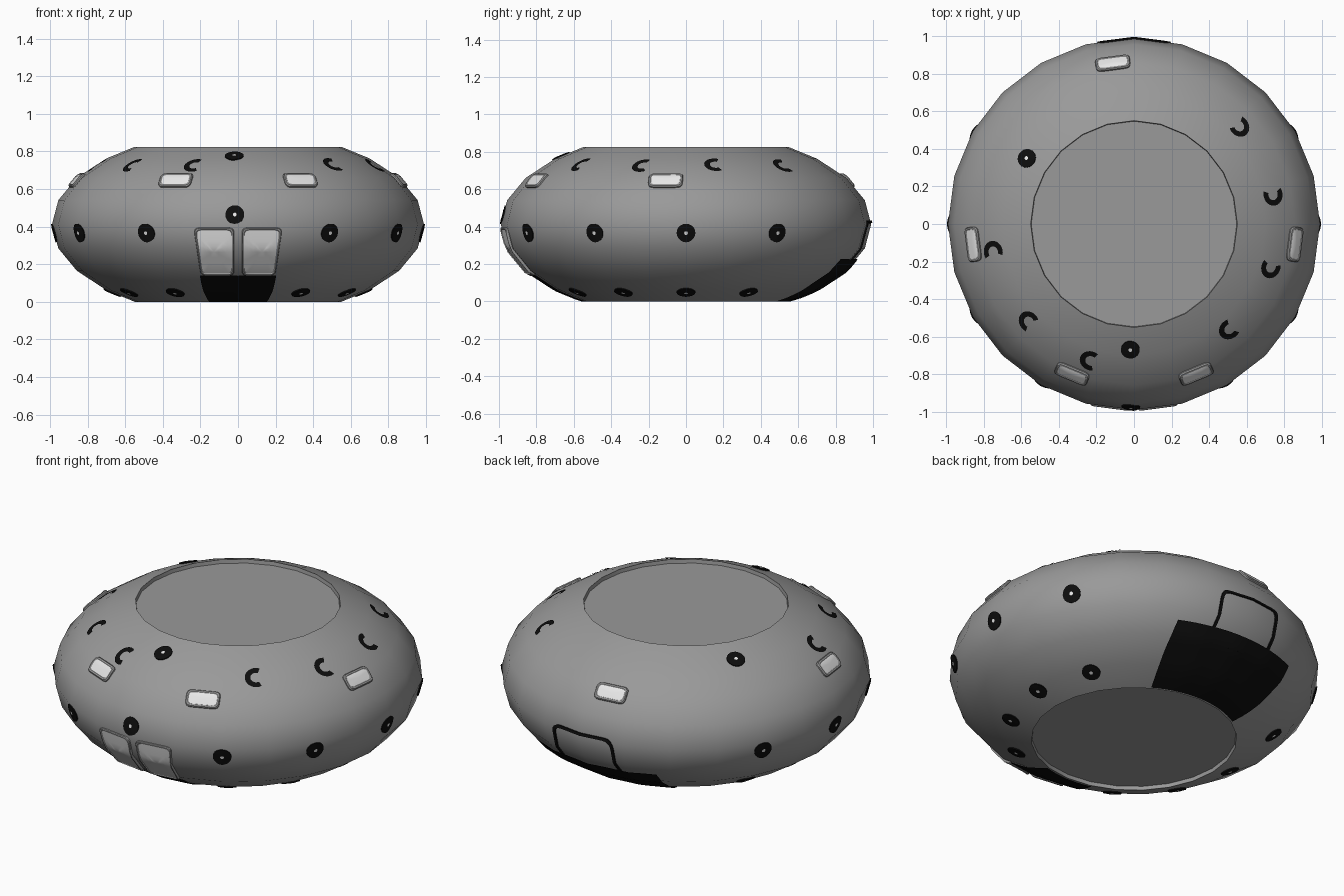
import bpy, bmesh, math
from mathutils import Vector
from mathutils.bvhtree import BVHTree

if "Cube" in bpy.data.objects:
    bpy.data.objects.remove(bpy.data.objects["Cube"])

A, B, ZC = 0.99, 0.496, 0.4125      # ellipsoid radius, half height, centre height
CUT = math.radians(56.25)           # latitude where top and bottom are cut off


def material(name, c):
    m = bpy.data.materials.new(name)
    m.diffuse_color = (c, c, c, 1)
    m.use_nodes = True
    m.node_tree.nodes["Principled BSDF"].inputs["Base Color"].default_value = m.diffuse_color
    return m


GREY = material("hull grey", 0.32)
BLACK = material("black", 0.004)
WHITE = material("pale panel", 0.8)


def finish(name, bm, mats, angle=30):
    me = bpy.data.meshes.new(name)
    bm.to_mesh(me)
    ob = bpy.data.objects.new(name, me)
    bpy.context.collection.objects.link(ob)
    for m in mats:
        me.materials.append(m)
    bpy.ops.object.select_all(action='DESELECT')
    ob.select_set(True)
    bpy.context.view_layer.objects.active = ob
    bpy.ops.object.shade_smooth_by_angle(angle=math.radians(angle))
    return ob


# --- hull: lathed flattened sphere with recessed end discs
lats = [-CUT] + [math.radians(d) for d in (-45, -30, -15, 0, 15, 30, 45)] + [CUT]
prof = [(A * math.cos(t), ZC + B * math.sin(t)) for t in lats]
prof = [(prof[0][0] - 0.003, 0.022)] + prof + [(prof[-1][0] - 0.003, 2 * ZC - 0.022)]
bm = bmesh.new()
N = 24
rings = [[bm.verts.new((r * math.cos(i * math.tau / N), r * math.sin(i * math.tau / N), z))
          for i in range(N)] for r, z in prof]
for a, b in zip(rings, rings[1:]):
    for i in range(N):
        j = (i + 1) % N
        bm.faces.new((a[i], a[j], b[j], b[i]))
bm.faces.new(rings[0][::-1])
bm.faces.new(rings[-1])
bm.normal_update()
TREE = BVHTree.FromBMesh(bm)
finish("hull", bm, [GREY])
bm.free()


def normal_at(p):
    return Vector((p.x / A**2, p.y / A**2, (p.z - ZC) / B**2)).normalized()


def on_hull(theta, rho=None, z=None, upper=True):
    """Point on the ideal hull from an angle in degrees and a radius or height."""
    if rho is None:
        rho = A * math.sqrt(1 - ((z - ZC) / B)**2)
    else:
        z = ZC + (1 if upper else -1) * B * math.sqrt(1 - (rho / A)**2)
    t = math.radians(theta)
    return Vector((rho * math.cos(t), rho * math.sin(t), z))


def placer(c, n=None):
    """Maps flat (u, v, offset) around centre c onto the hull surface."""
    n = n or normal_at(c)
    t = Vector((0, 0, 1)).cross(n).normalized()
    b = n.cross(t)

    def place(u, v, off):
        q = c + t * u + b * v
        hit = TREE.ray_cast(q + n * 0.5, -n)[0] or TREE.find_nearest(q)[0]
        p = hit + normal_at(hit) * off
        p.z = max(p.z, 0)
        return p
    return place


def patch(bm, place, outline, loops, fill=True):
    """Concentric loops (su, sv, offset, material of the band leading to it)."""
    prev = None
    for su, sv, off, m in loops:
        cur = [bm.verts.new(place(u * su, v * sv, off)) for u, v in outline]
        if prev:
            for i in range(len(cur)):
                j = (i + 1) % len(cur)
                bm.faces.new((prev[i], prev[j], cur[j], cur[i])).material_index = m
        prev = cur
    if fill:
        mid = bm.verts.new(place(0, 0, off))
        for i in range(len(prev)):
            bm.faces.new((prev[i], prev[(i + 1) % len(prev)], mid)).material_index = m


def rounded(pts, r, n=4, split=4):
    """Counter-clockwise polygon with rounded corners and subdivided sides."""
    arcs, out = [], []
    for i, p in enumerate(pts):
        p = Vector(p)
        d0 = (Vector(pts[i - 1]) - p).normalized() * r
        d1 = (Vector(pts[(i + 1) % len(pts)]) - p).normalized() * r
        arcs.append([p + d0 * (1 - k / n)**2 + d1 * (k / n)**2 for k in range(n + 1)])
    for i, arc in enumerate(arcs):
        nxt = arcs[(i + 1) % len(arcs)][0]
        out += arc + [arc[-1].lerp(nxt, k / split) for k in range(1, split)]
    return [tuple(p) for p in out]


circle = [(math.cos(i * math.tau / 20), math.sin(i * math.tau / 20)) for i in range(20)]

# --- round black ports with a pale centre
side_angles = (0, 30, -30, -60, -120, -150, 180, 150)
ports = [on_hull(t, z=0.365) for t in side_angles]
ports += [on_hull(t, rho=0.76 if t == 150 else 0.67, upper=False) for t in side_angles]
ports += [on_hull(-91, z=0.465), on_hull(-91.7, rho=0.67), on_hull(148.5, rho=0.67)]
bm = bmesh.new()
for c in ports:
    R = 0.05
    patch(bm, placer(c), circle, [(R, R, -0.003, 0), (R, R, 0.006, 0), (R * .6, R * .6, 0.007, 0),
                                  (.01, .01, 0.007, 0), (.009, .009, 0.007, 1)])
finish("round_ports", bm, [BLACK, WHITE])
bm.free()

# --- black crescents on the upper hull, open along the tangent
bm = bmesh.new()
for theta, rho in ((43, .765), (12, .757), (-17.5, .765), (-47.7, .757),
                   (-107.5, .765), (-137, .765), (-168.7, .765)):
    place = placer(on_hull(theta, rho=rho))
    prev = None
    for k in range(17):
        a = math.radians(65 + 230 * k / 16)
        cur = [bm.verts.new(place(r * math.cos(a), r * math.sin(a), 0.006)) for r in (.06, .045, .03)]
        if prev:
            for i in (0, 1):
                bm.faces.new((prev[i], cur[i], cur[i + 1], prev[i + 1]))
        prev = cur
finish("crescents", bm, [BLACK])
bm.free()

# --- small upper windows
slot = rounded([(-.092, -.048), (.092, -.048), (.092, .048), (-.092, .048)], .03)
bm = bmesh.new()
for theta in (97.5, -172.8, -7.2, -67.5, -112.5):
    patch(bm, placer(on_hull(theta, rho=.868)), slot,
          [(1, 1, -.004, 0), (1, 1, .008, 0), (.95, .9, .014, 0), (.87, .72, .014, 0),
           (.85, .69, .012, 1), (.5, .4, .013, 1)])
finish("upper_windows", bm, [GREY, WHITE])
bm.free()

# --- pair of front windows, tapered on the outer side
bm = bmesh.new()
shape = [(-.088, -.125), (.07, -.125), (.107, .125), (-.107, .125)]
for s in (1, -1):
    pts = [(-.107, -.125), shape[1], shape[2], shape[3]]
    if s < 0:
        pts = [(-x, y) for x, y in pts][::-1]
    place = placer(Vector((s * .127, -.96, .27)), Vector((0, -1, 0)))
    patch(bm, place, rounded(pts, .03),
          [(1, 1, -.004, 0), (1, 1, .009, 0), (.97, .975, .014, 0), (.9, .92, .014, 0),
           (.88, .9, .010, 1), (.66, .68, .011, 1), (.44, .45, .011, 1), (.22, .22, .011, 1)])
finish("front_windows", bm, [GREY, WHITE])
bm.free()


# --- black lower panels at front and back
def panel(name, theta, half_low, half_high, top, off):
    bm = bmesh.new()
    rows = []
    for j in range(11):
        f = j / 10
        h = half_low + (half_high - half_low) * f
        row = []
        for i in range(17):
            c = on_hull(theta + h * (i / 8 - 1), z=0.002 + (top - 0.002) * f)
            row.append(bm.verts.new(placer(c)(0, 0, off)))
        rows.append(row)
    for a, b in zip(rows, rows[1:]):
        for i in range(16):
            bm.faces.new((a[i], a[i + 1], b[i + 1], b[i]))
    finish(name, bm, [BLACK])
    bm.free()


panel("front_lower_panel", -90, 16, 14.2, .14, .006)
panel("rear_lower_panel", 90, 30.5, 25, .225, .009)

# --- black door outline at the back
door = rounded([(-.195, -.14), (.195, -.14), (.195, .14), (-.195, .14)], .05, split=10)
bm = bmesh.new()
patch(bm, placer(Vector((0, .96, .292)), Vector((0, 1, 0))), door,
      [(1, 1, -.002, 0), (1, 1, .008, 0), (.92, .9, .008, 0), (.92, .9, -.002, 0)], fill=False)
finish("rear_door_outline", bm, [BLACK])
bm.free()
